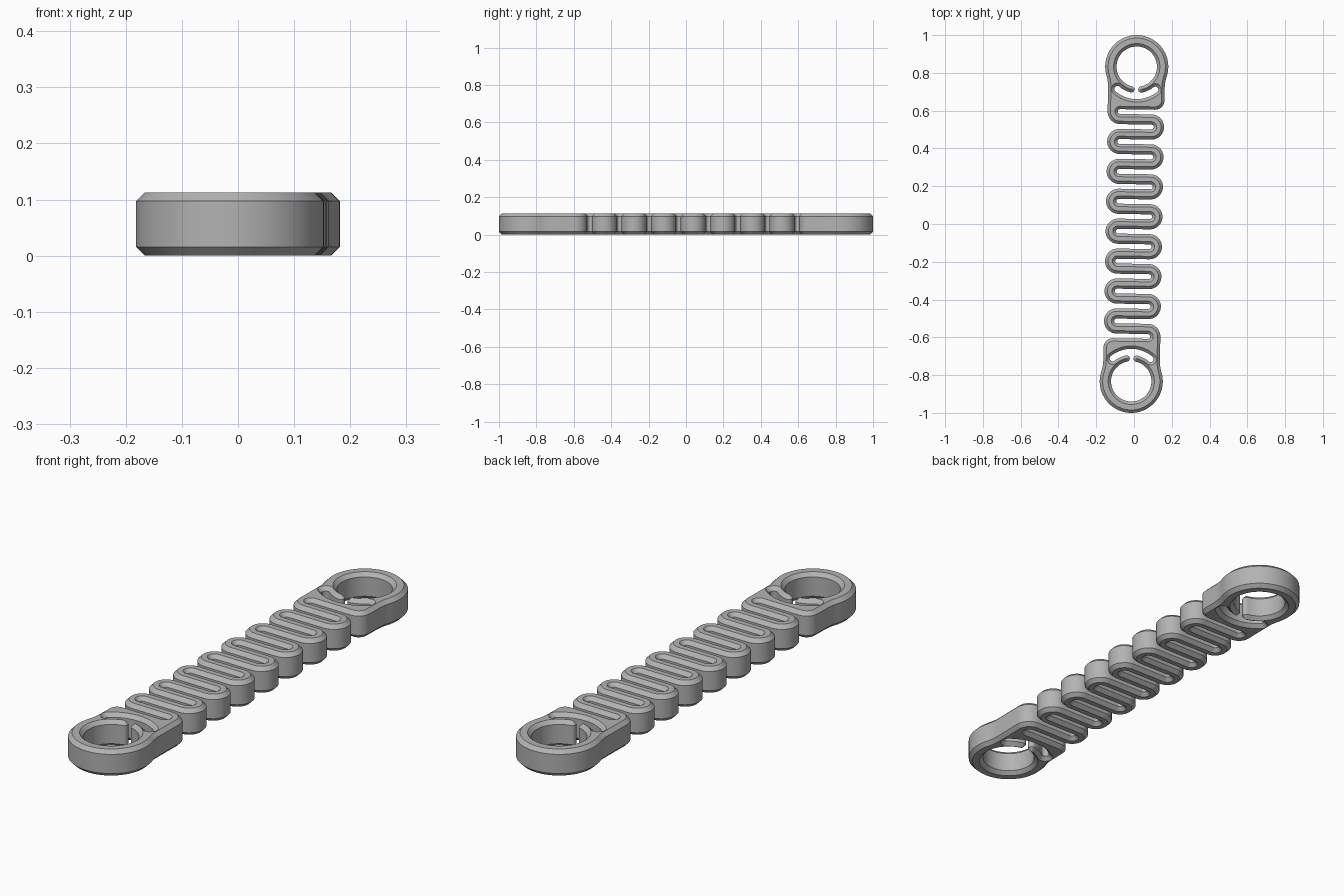
import bpy, bmesh, math
from mathutils import Vector, Matrix

cube = bpy.data.objects.get("Cube")
if cube:
    bpy.data.objects.remove(cube)

HEIGHT, CHAMFER = 0.113, 0.0155
RING_Y, RING_R, HOLE_R = 0.833, 0.167, 0.107
HALF_W = 0.15                      # half width of the spring section
PITCH, BAR, GAP = 0.1584, 0.054, 0.0252
LOBE_R, SLOT_R = BAR + GAP / 2, GAP / 2
LOBE_X = HALF_W - LOBE_R
TILT = Matrix.Rotation(math.radians(-1), 2)


def arc(cx, cy, r, a0, a1, n=14):
    angles = [math.radians(a0 + (a1 - a0) * i / n) for i in range(n + 1)]
    return [Vector((cx + r * math.cos(a), cy + r * math.sin(a))) for a in angles]


def clean(points):
    return [p for i, p in enumerate(points) if (p - points[i - 1]).length > 1e-4]


def inset(points, d):
    """Move a closed loop into the solid, which lies on its right."""
    out = []
    for i, p in enumerate(points):
        a = (p - points[i - 1]).normalized()
        b = (points[(i + 1) % len(points)] - p).normalized()
        na, nb = Vector((a.y, -a.x)), Vector((b.y, -b.x))
        out.append(p + (na + nb) * d / (1 + na.dot(nb)))
    return out


# Outline of one side: eye ring, neck, shoulder, spring lobes, other neck and ring
neck_r = 0.2
neck_x = HALF_W + neck_r
neck_dy = math.sqrt((neck_r + RING_R) ** 2 - neck_x ** 2)
neck_a = math.degrees(math.atan2(neck_dy, neck_x))
slot_y = PITCH * 3.75
corner = 0.05
side = arc(0, RING_Y, RING_R, 90, -neck_a, 30)
side += arc(neck_x, RING_Y - neck_dy, neck_r, 180 - neck_a, 180, 8)
side += arc(HALF_W - corner, slot_y + SLOT_R + corner, corner, 0, -90, 10)
for k in range(8):
    y = slot_y - k * PITCH
    side += arc(-LOBE_X, y, SLOT_R, 90, 270, 12)
    last = k == 7
    side += arc(LOBE_X, y - PITCH / 2, LOBE_R, 90, 0 if last else -90, 10 if last else 20)
side += arc(neck_x, -RING_Y + neck_dy, neck_r, 180, 180 + neck_a, 8)
side += arc(0, -RING_Y, RING_R, neck_a, -90, 30)
outer = side + [-p for p in side]

# Eye opening: round hole joined to a curved relief slot between two clip arms
ARM, SLOT_W, SLOT_A = 0.033, 0.032, 40
arm_r, mid_r = HOLE_R + ARM / 2, HOLE_R + ARM + SLOT_W / 2
tip_a = math.degrees((0.01 + ARM / 2) / arm_r)


def on_ring(r, angle):
    a = math.radians(angle)
    return r * math.cos(a), RING_Y + r * math.sin(a)


left, right = 270 - tip_a, 270 + tip_a
end_l, end_r = 270 - SLOT_A, 270 + SLOT_A
eye = arc(0, RING_Y, HOLE_R, right - 360, left, 56)
eye += arc(*on_ring(arm_r, left), ARM / 2, left + 180, left, 12)
eye += arc(0, RING_Y, HOLE_R + ARM, left, end_l, 8)
eye += arc(*on_ring(mid_r, end_l), SLOT_W / 2, end_l - 180, end_l, 12)
eye += arc(0, RING_Y, HOLE_R + ARM + SLOT_W, end_l, end_r, 18)
eye += arc(*on_ring(mid_r, end_r), SLOT_W / 2, end_r, end_r + 180, 12)
eye += arc(0, RING_Y, HOLE_R + ARM, end_r, right, 8)
eye += arc(*on_ring(arm_r, right), ARM / 2, right, right - 180, 12)

# Chamfered walls for every loop, then flat caps
bm = bmesh.new()
caps = {0: [], 3: []}
for loop in (outer, eye, [-p for p in eye]):
    loop = [TILT @ p for p in clean(loop)]
    small = inset(loop, CHAMFER)
    levels = ((small, 0), (loop, CHAMFER), (loop, HEIGHT - CHAMFER), (small, HEIGHT))
    rows = [[bm.verts.new((p.x, p.y, z)) for p in pts] for pts, z in levels]
    n = len(loop)
    for low, high in zip(rows, rows[1:]):
        for i in range(n):
            j = (i + 1) % n
            bm.faces.new((low[i], low[j], high[j], high[i]))
    for level in caps:
        row = rows[level]
        caps[level] += [bm.edges.get((row[i - 1], row[i])) for i in range(n)]
for level, edges in caps.items():
    bmesh.ops.triangle_fill(bm, use_beauty=True, edges=edges,
                            normal=(0, 0, 1 if level else -1))
bmesh.ops.recalc_face_normals(bm, faces=bm.faces)

mesh = bpy.data.meshes.new("spring_link")
bm.to_mesh(mesh)
bm.free()
link = bpy.data.objects.new("spring_link", mesh)
bpy.context.collection.objects.link(link)

# Plain grey material
grey = bpy.data.materials.new("grey")
grey.use_nodes = True
grey.diffuse_color = (0.45, 0.45, 0.45, 1)
grey.node_tree.nodes["Principled BSDF"].inputs["Base Color"].default_value = grey.diffuse_color
mesh.materials.append(grey)

bpy.ops.object.select_all(action="DESELECT")
link.select_set(True)
bpy.context.view_layer.objects.active = link
bpy.ops.object.shade_smooth_by_angle(angle=math.radians(30))
